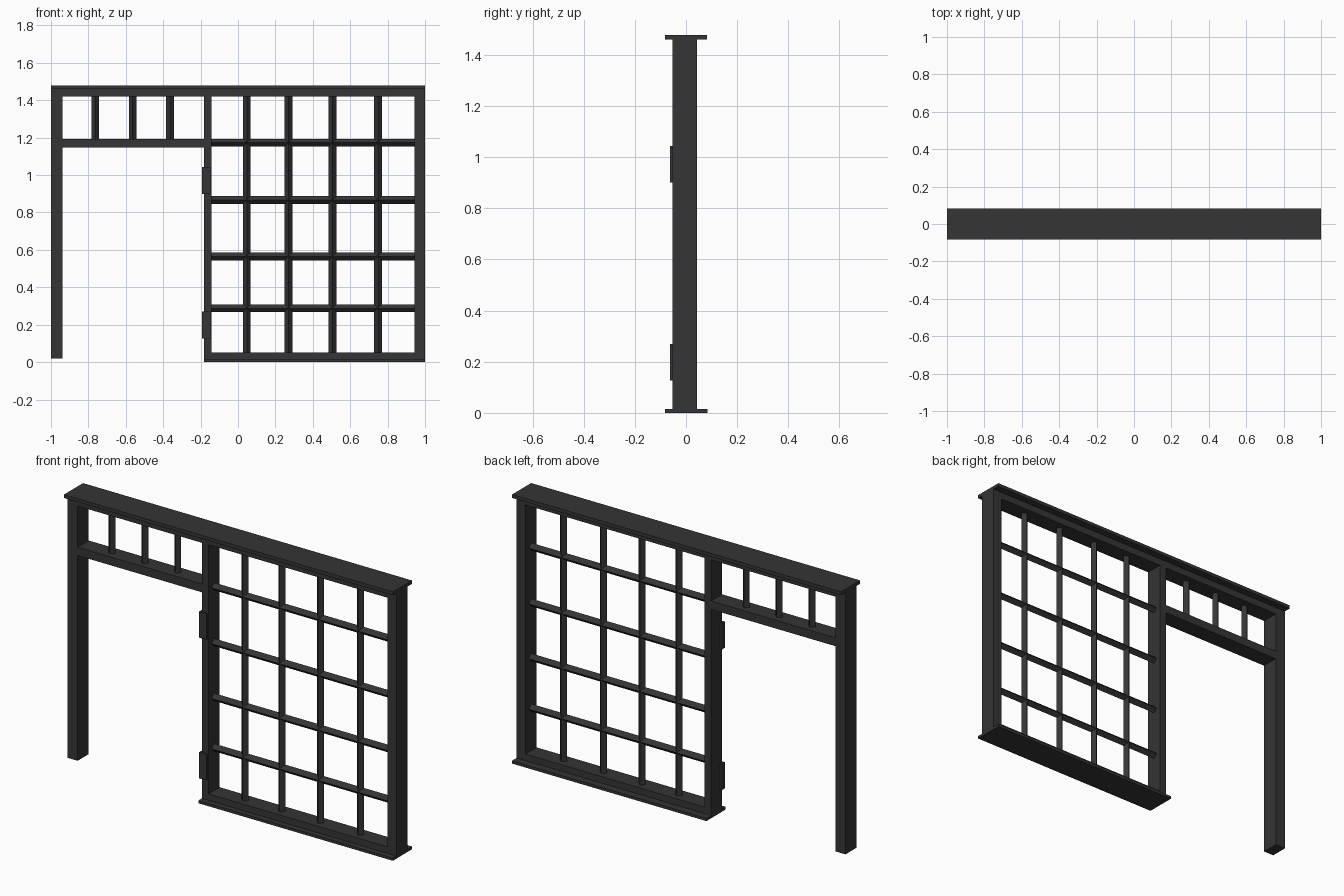
import bpy

if "Cube" in bpy.data.objects:
    bpy.data.objects.remove(bpy.data.objects["Cube"])

mat = bpy.data.materials.new("charcoal paint")
mat.diffuse_color = (0.035, 0.035, 0.035, 1)
mat.use_nodes = True
mat.node_tree.nodes["Principled BSDF"].inputs["Base Color"].default_value = mat.diffuse_color


def mesh_object(name, verts, faces):
    me = bpy.data.meshes.new(name)
    me.from_pydata(verts, [], faces)
    me.materials.append(mat)
    ob = bpy.data.objects.new(name, me)
    bpy.context.collection.objects.link(ob)
    return ob


def prism(name, ring_a, ring_b):
    # closed four-sided prism between two matching rings
    faces = [(3, 2, 1, 0), (4, 5, 6, 7)]
    faces += [(i, (i + 1) % 4, (i + 1) % 4 + 4, i + 4) for i in range(4)]
    return mesh_object(name, ring_a + ring_b, faces)


def box(name, x0, x1, y0, y1, z0, z1):
    ring = [(x0, y0), (x1, y0), (x1, y1), (x0, y1)]
    return prism(name, [(x, y, z0) for x, y in ring], [(x, y, z1) for x, y in ring])


YC, R = -0.005, 0.021          # glazing bar centre plane and half diagonal
DIAMOND = [(R, 0), (0, R), (-R, 0), (0, -R)]


def upright_bar(name, x, z0, z1):
    prism(name, [(x + a, YC + b, z0) for a, b in DIAMOND],
          [(x + a, YC + b, z1) for a, b in DIAMOND])


def cross_bar(name, z, x0, x1):
    prism(name, [(x0, YC + a, z + b) for a, b in DIAMOND],
          [(x1, YC + a, z + b) for a, b in DIAMOND])


F, B = -0.053, 0.043           # front and back of the frame

# Top cap and bottom sill
box("top_cap", -1, 1, -0.083, 0.082, 1.459, 1.478)
box("bottom_sill", -0.183, 1, -0.083, 0.084, 0, 0.015)

# Posts
box("left_post", -1, -0.938, F, B, 0.02, 1.459)
box("middle_post", -0.183, -0.142, F, B, 0.015, 1.459)
box("right_post", 0.945, 1, F, B, 0.015, 1.459)

# Rails
box("transom_head_rail", -0.938, -0.183, F, B, 1.42, 1.459)
box("window_head_rail", -0.142, 0.945, F, B, 1.42, 1.459)
box("transom_rail", -0.938, -0.183, F, B, 1.148, 1.194)
box("window_bottom_rail", -0.142, 0.945, F, B, 0.015, 0.051)

# Diamond-section bars over the doorway
for i, x in enumerate((-0.763, -0.563, -0.363)):
    upright_bar(f"transom_bar_{i + 1}", x, 1.19, 1.425)

# Window grid
for i, x in enumerate((0.047, 0.27, 0.506, 0.748)):
    upright_bar(f"window_upright_{i + 1}", x, 0.045, 1.425)
for i, z in enumerate((0.288, 0.565, 0.866, 1.173)):
    cross_bar(f"window_cross_bar_{i + 1}", z, -0.147, 0.95)

# Hinges on the middle post
for i, z in enumerate((0.127, 0.9)):
    box(f"hinge_{i + 1}", -0.193, -0.148, -0.063, -0.035, z, z + 0.143)
